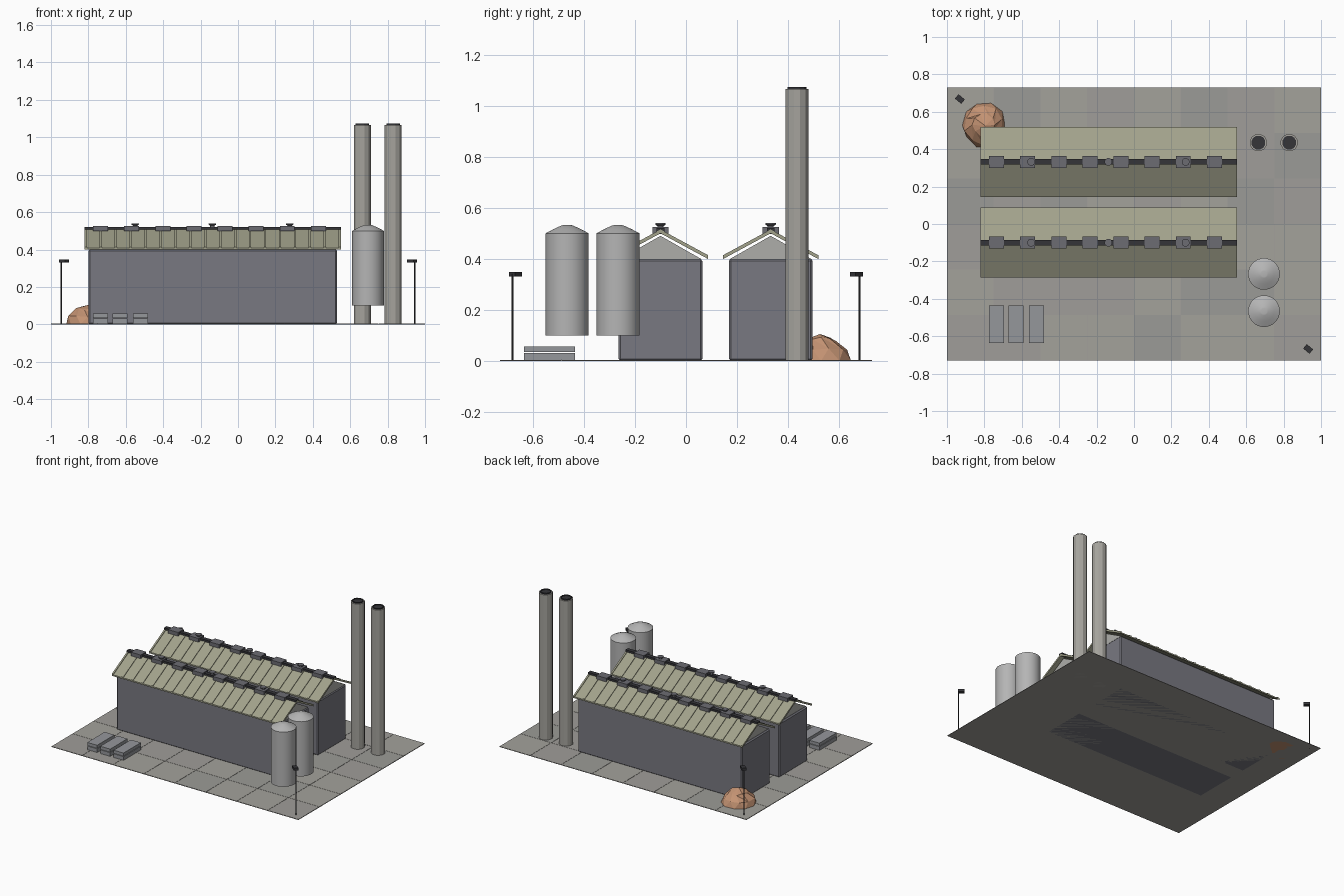
import bpy, bmesh, math, random
from mathutils import Vector, Matrix

if "Cube" in bpy.data.objects:
    bpy.data.objects.remove(bpy.data.objects["Cube"])
random.seed(4)

def mat(name, c):
    m = bpy.data.materials.new(name)
    m.diffuse_color = (*c, 1)
    m.use_nodes = True
    m.node_tree.nodes["Principled BSDF"].inputs["Base Color"].default_value = m.diffuse_color
    return m

WALL = mat("wall_blue_grey", (0.19, 0.19, 0.22))
ROOF = mat("roof_khaki", (0.36, 0.36, 0.26))
GABLE = mat("gable_grey", (0.42, 0.42, 0.40))
DARK = mat("dark_metal", (0.035, 0.035, 0.04))
VENT = mat("vent_metal", (0.15, 0.15, 0.17))
STACK = mat("stack_concrete", (0.38, 0.37, 0.34))
STEEL = mat("silo_steel", (0.46, 0.46, 0.46))
CRATE = mat("crate_grey", (0.30, 0.31, 0.33))
DIRT = mat("dirt", (0.55, 0.29, 0.17))
PAVE = [mat("paving_%d" % i, c) for i, c in enumerate(
    [(0.35, 0.34, 0.32), (0.37, 0.36, 0.33), (0.33, 0.33, 0.31)])]

def finish(name, bm, m):
    bmesh.ops.recalc_face_normals(bm, faces=bm.faces)
    me = bpy.data.meshes.new(name)
    bm.to_mesh(me)
    bm.free()
    ob = bpy.data.objects.new(name, me)
    bpy.context.collection.objects.link(ob)
    for k in (m if isinstance(m, list) else [m]):
        me.materials.append(k)
    return ob

def add_box(bm, lo, hi):
    lo, hi = Vector(lo), Vector(hi)
    s = hi - lo
    bmesh.ops.create_cube(bm, size=1, matrix=Matrix.Translation((lo + hi) / 2) @ Matrix.Diagonal((*s, 1)))

def box(name, lo, hi, m, bevel=0):
    bm = bmesh.new()
    add_box(bm, lo, hi)
    ob = finish(name, bm, m)
    if bevel:
        b = ob.modifiers.new("bevel", 'BEVEL')
        b.width, b.segments = bevel, 1
    return ob

def add_prism(bm, pts, x0, x1):
    """Extrude a closed (y, z) profile along x."""
    a = [bm.verts.new((x0, y, z)) for y, z in pts]
    b = [bm.verts.new((x1, y, z)) for y, z in pts]
    bm.faces.new(a)
    bm.faces.new(b)
    for i in range(len(pts)):
        j = (i + 1) % len(pts)
        bm.faces.new((a[i], a[j], b[j], b[i]))

def lathe(name, prof, x, y, n, m, smooth=False):
    """Revolve an (r, z) profile, closing both ends."""
    bm = bmesh.new()
    rings = [[bm.verts.new((x + r * math.cos(2 * math.pi * (i + .5) / n),
                            y + r * math.sin(2 * math.pi * (i + .5) / n), z))
              for i in range(n)] for r, z in prof]
    for p, q in zip(rings, rings[1:]):
        for i in range(n):
            j = (i + 1) % n
            bm.faces.new((p[i], p[j], q[j], q[i]))
    bm.faces.new(rings[0])
    bm.faces.new(rings[-1])
    ob = finish(name, bm, m)
    if smooth:
        bpy.ops.object.select_all(action='DESELECT')
        ob.select_set(True)
        bpy.context.view_layer.objects.active = ob
        bpy.ops.object.shade_smooth_by_angle(angle=math.radians(35))
    return ob

# Paved yard, 8 x 6 tiles
bm = bmesh.new()
add_box(bm, (-1, -0.73, 0), (1, 0.73, 0.002))
th = 1.46 / 6
for i in range(8):
    for j in range(6):
        k = len(bm.faces)
        x, y = -1 + i * 0.25, -0.73 + j * th
        add_box(bm, (x + .001, y + .001, 0.001), (x + .249, y + th - .001, 0.004))
        bm.faces.ensure_lookup_table()
        t = random.randrange(3)
        for f in bm.faces[k:]:
            f.material_index = t
finish("paved_ground", bm, PAVE)

# Two long halls with ribbed gable roofs
def hall(tag, yc):
    box(tag + "_walls", (-0.80, yc - 0.164, 0), (0.53, yc + 0.164, 0.40), WALL, 0.008)
    bm = bmesh.new()
    add_prism(bm, [(yc - 0.162, 0.398), (yc + 0.162, 0.398), (yc, 0.490)], -0.79, 0.525)
    finish(tag + "_gables", bm, GABLE)
    # roof slabs and ribs
    bm = bmesh.new()
    def slab(s, x0, x1, lift, t):
        add_prism(bm, [(yc + s * 0.187, 0.399 + lift), (yc, 0.492 + lift + .008),
                       (yc, 0.492 + lift + .008 + t), (yc + s * 0.187, 0.399 + lift + t)], x0, x1)
    for s in (-1, 1):
        slab(s, -0.82, 0.55, 0, 0.010)
        for i in range(18):
            x = -0.82 + i * (1.37 - 0.012) / 17
            slab(s, x, x + 0.012, 0.009, 0.006)
    finish(tag + "_roof", bm, ROOF)
    # ridge cap, ridge vents and round cowls
    box(tag + "_ridge_cap", (-0.82, yc - 0.015, 0.506), (0.55, yc + 0.015, 0.520), DARK)
    bm = bmesh.new()
    for i in range(8):
        x = -0.735 + i * 0.1664
        add_box(bm, (x - 0.04, yc - 0.032, 0.498), (x + 0.04, yc + 0.032, 0.525))
    finish(tag + "_ridge_vents", bm, VENT)
    for i in range(3):
        lathe(tag + "_cowl_%d" % i, [(0.012, 0.515), (0.012, 0.528), (0.021, 0.534), (0.021, 0.540)],
              -0.55 + i * 0.413, yc, 12, VENT)

hall("front_hall", -0.10)
hall("rear_hall", 0.332)

# Tall chimneys with recessed dark mouths
for i, x in enumerate((0.665, 0.83)):
    lathe("chimney_%d" % i, [(0.047, 0), (0.047, 1.066), (0.038, 1.066)], x, 0.435, 12, STACK)
    lathe("chimney_mouth_%d" % i, [(0.038, 1.06), (0.038, 1.074), (0.033, 1.074), (0.033, 1.068)],
          x, 0.435, 12, DARK)

# Raised storage silos with conical lids
for i, y in enumerate((-0.267, -0.466)):
    lathe("silo_%d" % i, [(0.085, 0.10), (0.085, 0.50), (0.055, 0.516), (0.022, 0.531), (0.016, 0.532)],
          0.695, y, 24, STEEL, True)

# Stacked pallets of material
for i, x in enumerate((-0.735, -0.63, -0.522)):
    bm = bmesh.new()
    for z0, z1 in ((0.004, 0.031), (0.035, 0.057)):
        add_box(bm, (x - 0.04, -0.635, z0), (x + 0.04, -0.435, z1))
    finish("pallet_stack_%d" % i, bm, CRATE)

# Dirt mound: faceted, jittered rings
bm = bmesh.new()
n = 10
rings = []
for r, z in ((0.122, 0.0), (0.108, 0.045), (0.062, 0.085)):
    ring = []
    for i in range(n):
        a = 2 * math.pi * i / n + (0.3 if z == 0.045 else 0)
        q = r * random.uniform(0.92, 1.04)
        h = z * random.uniform(0.85, 1.1)
        ring.append(bm.verts.new((-0.802 + q * math.cos(a), 0.53 + q * math.sin(a), h)))
    rings.append(ring)
top = bm.verts.new((-0.795, 0.525, 0.105))
for p, q in zip(rings, rings[1:]):
    for i in range(n):
        j = (i + 1) % n
        bm.faces.new((p[i], p[j], q[i]))
        bm.faces.new((p[j], q[j], q[i]))
for i in range(n):
    bm.faces.new((rings[-1][i], rings[-1][(i + 1) % n], top))
bm.faces.new(rings[0])
finish("dirt_mound", bm, DIRT)

# Yard lamps in opposite corners, heads turned inwards
for i, s in enumerate((-1, 1)):
    x, y = 0.945 * s, -0.68 * s
    lathe("lamp_pole_%d" % i, [(0.004, 0), (0.004, 0.34)], x, y, 8, DARK)
    head = box("lamp_head_%d" % i, (-0.022, -0.015, -0.009), (0.022, 0.015, 0.009), DARK)
    head.location = (0.931 * s, -0.668 * s, 0.339)
    head.rotation_euler = (0, 0, math.radians(-40))
